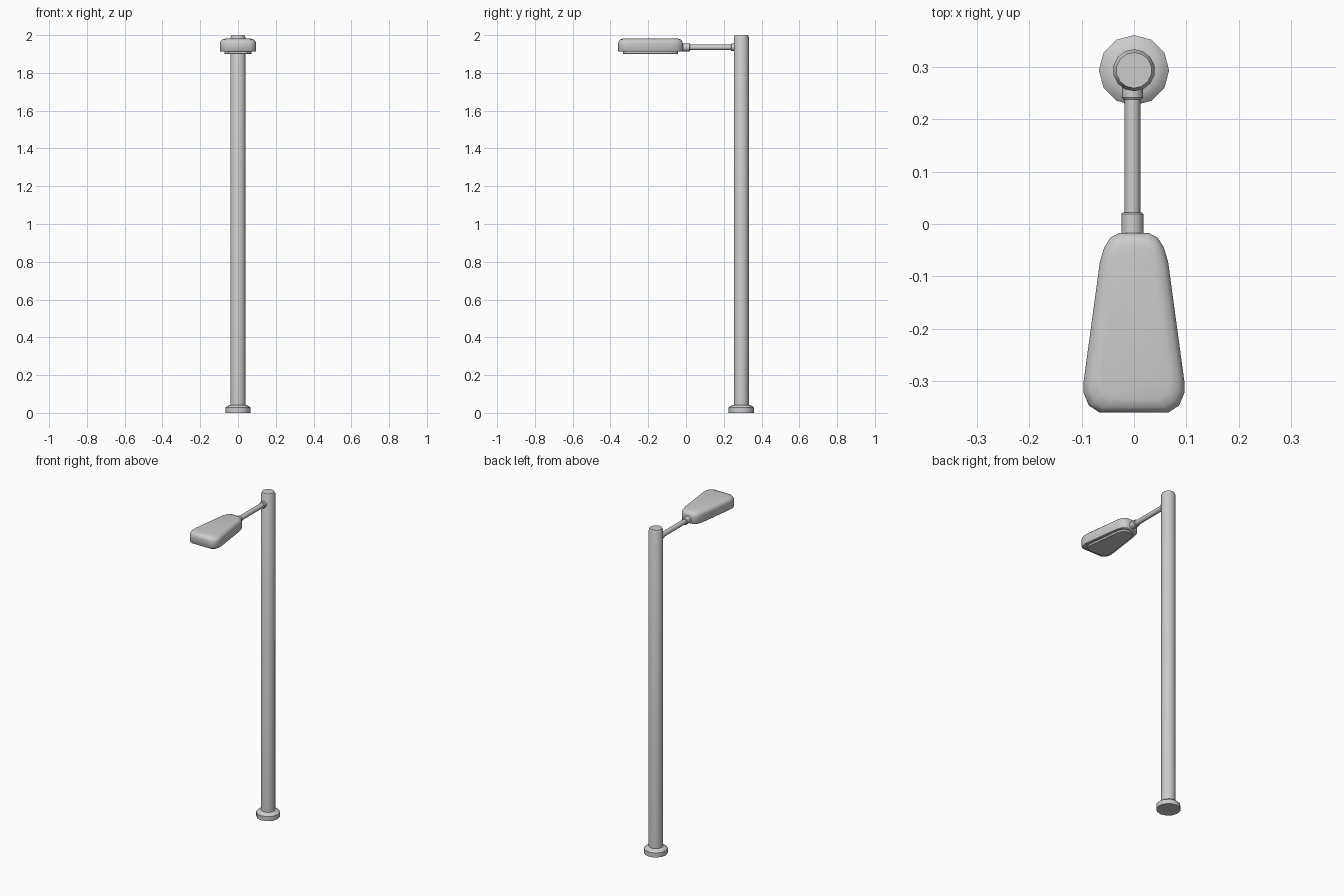
import bpy, bmesh, math
from mathutils import Matrix, Vector

if "Cube" in bpy.data.objects:
    bpy.data.objects.remove(bpy.data.objects["Cube"])


def loft(name, rings, angle=35):
    """Skin a stack of equal-length rings and cap both ends."""
    bm = bmesh.new()
    loops = [[bm.verts.new(p) for p in ring] for ring in rings]
    n = len(loops[0])
    for a, b in zip(loops, loops[1:]):
        for i in range(n):
            j = (i + 1) % n
            bm.faces.new((a[i], a[j], b[j], b[i]))
    bm.faces.new(loops[0][::-1])
    bm.faces.new(loops[-1])
    bmesh.ops.recalc_face_normals(bm, faces=bm.faces)
    mesh = bpy.data.meshes.new(name)
    bm.to_mesh(mesh)
    bm.free()
    ob = bpy.data.objects.new(name, mesh)
    bpy.context.collection.objects.link(ob)
    bpy.ops.object.select_all(action='DESELECT')
    ob.select_set(True)
    bpy.context.view_layer.objects.active = ob
    bpy.ops.object.shade_smooth_by_angle(angle=math.radians(angle))
    return ob


def turned(name, profile, origin, sides=12, along_y=False, angle=35):
    """Round part from (radius, height) pairs, upright or pointing along +y."""
    m = Matrix.Translation(origin)
    if along_y:
        m = m @ Matrix.Rotation(-math.pi / 2, 4, 'X')
    rings = [[m @ Vector((r * math.sin(2 * math.pi * i / sides),
                          r * math.cos(2 * math.pi * i / sides), h))
              for i in range(sides)] for r, h in profile]
    return loft(name, rings, angle)


POLE_Y = 0.293
ARM = (-0.003, 0, 1.935)

# Upright pole and its foot
turned("pole", [(0.040, 0.02), (0.040, 1.988), (0.034, 2.0)], (0, POLE_Y, 0), 14)
turned("base_flange", [(0.067, 0), (0.067, 0.028), (0.058, 0.036), (0.044, 0.042)],
       (0, POLE_Y, 0), 12)

# Horizontal arm with a collar at each end
turned("arm", [(0.015, -0.01), (0.015, 0.265)], ARM, 12, True)
turned("pole_collar", [(0.017, 0.237), (0.020, 0.241), (0.020, 0.275)], ARM, 12, True)
turned("head_collar", [(0.021, -0.03), (0.021, 0.019), (0.018, 0.022)], ARM, 12, True)

# Tapered lamp head outline (right half, mirrored to the left)
half = [(0.028, -0.017), (0.045, -0.026), (0.057, -0.045), (0.065, -0.072),
        (0.096, -0.300), (0.096, -0.322), (0.086, -0.346), (0.066, -0.359)]
outline = half + [(-x, y) for x, y in reversed(half)]
MID_Y = -0.188


def ring(sx, sy, z):
    return [Vector((x * sx, MID_Y + (y - MID_Y) * sy, z)) for x, y in outline]


loft("lamp_head", [ring(0.97, 0.98, 1.912), ring(1, 1, 1.916), ring(1, 1, 1.958),
                   ring(0.97, 0.985, 1.967), ring(0.88, 0.945, 1.976),
                   ring(0.70, 0.86, 1.981)], 50)

# Lens panel standing proud of the underside
loft("lens", [ring(0.72, 0.84, 1.900), ring(0.74, 0.85, 1.902), ring(0.74, 0.85, 1.915)])
